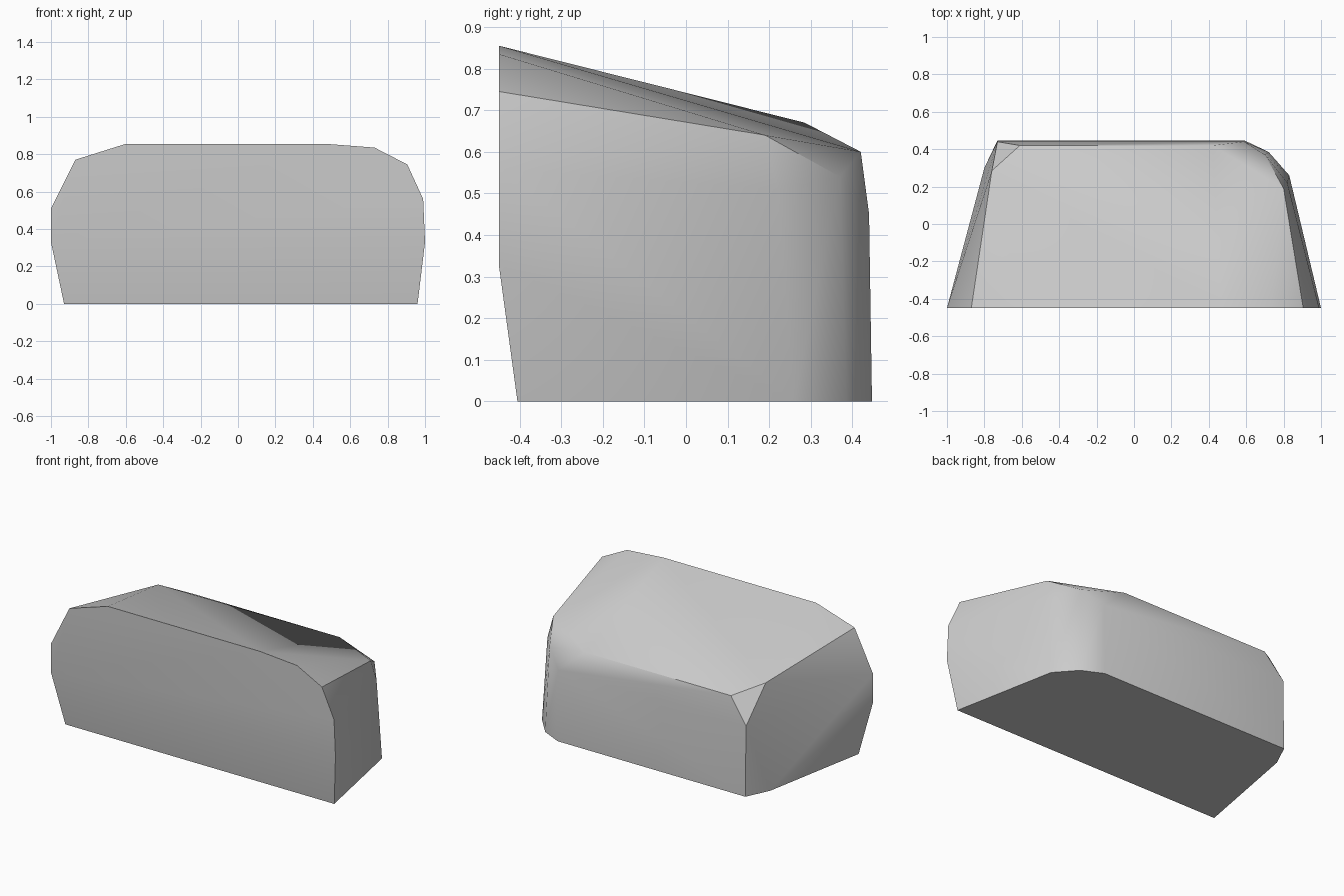
import bpy, bmesh, math

cube = bpy.data.objects.get("Cube")
if cube:
    bpy.data.objects.remove(cube, do_unlink=True)

mat = bpy.data.materials.new("plain_grey")
mat.use_nodes = True
grey = (0.6, 0.6, 0.6, 1)
mat.diffuse_color = grey
mat.node_tree.nodes["Principled BSDF"].inputs["Base Color"].default_value = grey

# Front outline (x, z), above the tucked-in bottom edge
FRONT_Y = -0.45
front = [(-1, 0.33), (-1, 0.51), (-0.87, 0.77), (-0.6, 0.855), (0.47, 0.855),
         (0.73, 0.835), (0.905, 0.745), (0.99, 0.56), (1, 0.33)]

# Footprint (x, y): sharp corner on one side, rounded on the other
base = [(-0.93, -0.405), (-0.8, 0.3), (-0.73, 0.447), (0.59, 0.447),
        (0.72, 0.385), (0.83, 0.26), (0.96, -0.405)]

# Sloping rear rim and the chamfered corners below it
rear = [(-0.76, 0.285, 0.67), (-0.61, 0.42, 0.6), (0.42, 0.42, 0.6), (0.8, 0.19, 0.64),
        (0.82, 0.22, 0.51), (0.7, 0.37, 0.54), (0.59, 0.44, 0.45), (-0.73, 0.44, 0.445)]

points = [(x, FRONT_Y, z) for x, z in front] + [(x, y, 0) for x, y in base] + rear

# Wrap the points in one faceted block
bm = bmesh.new()
for p in points:
    bm.verts.new(p)
bmesh.ops.convex_hull(bm, input=bm.verts)
bmesh.ops.dissolve_limit(bm, angle_limit=math.radians(1), verts=bm.verts, edges=bm.edges)
bmesh.ops.recalc_face_normals(bm, faces=bm.faces)

mesh = bpy.data.meshes.new("block_body")
bm.to_mesh(mesh)
bm.free()
mesh.materials.append(mat)
body = bpy.data.objects.new("block_body", mesh)
bpy.context.collection.objects.link(body)

# Soft shading across shallow facets, crisp main edges
bpy.context.view_layer.objects.active = body
body.select_set(True)
bpy.ops.object.shade_smooth_by_angle(angle=math.radians(30))
